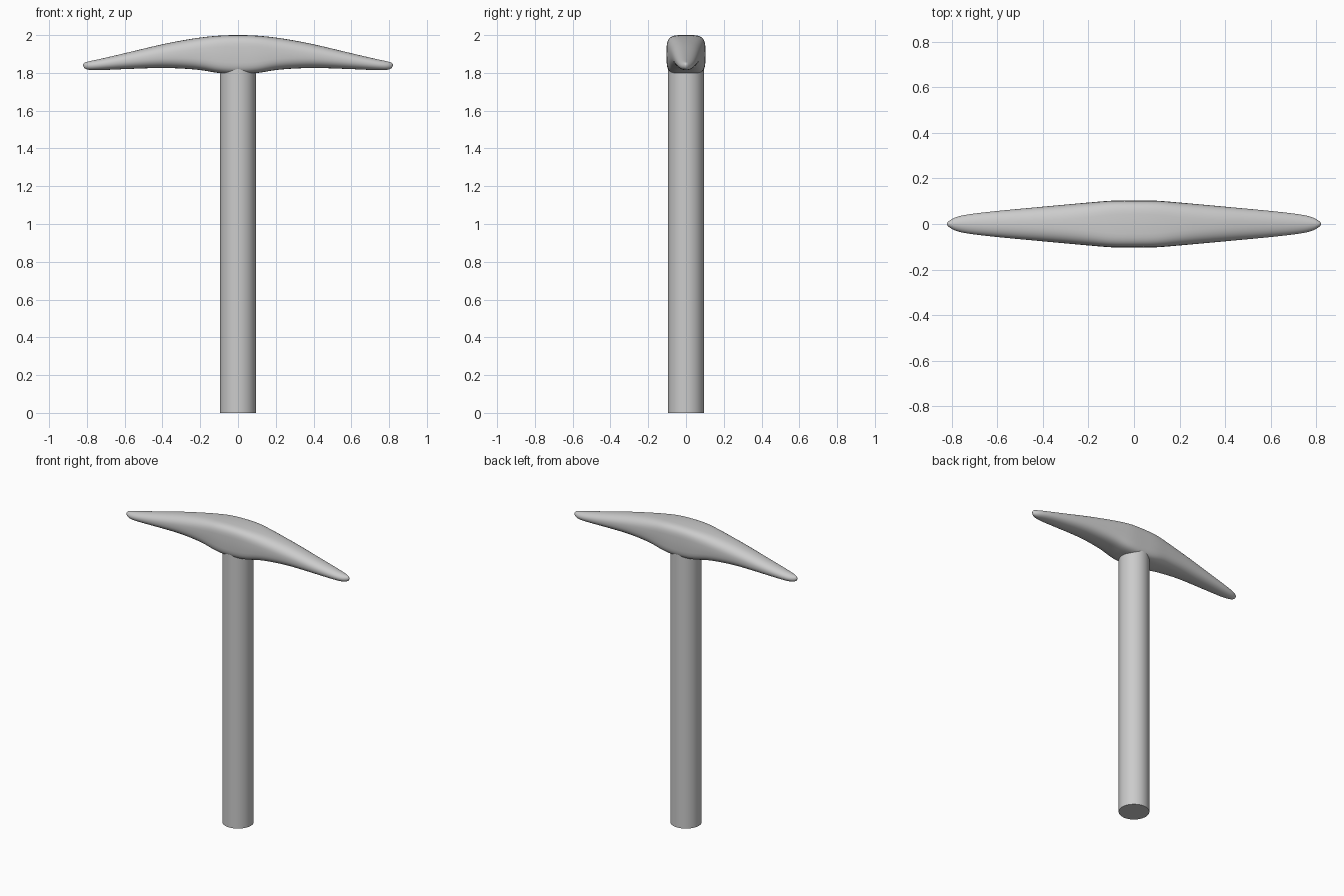
import bpy, bmesh, math

if "Cube" in bpy.data.objects:
    bpy.data.objects.remove(bpy.data.objects["Cube"])

# Half of the head: x, top z, bottom z, half width, squareness of section
STATIONS = [
    (0.00, 2.000, 1.793, 0.103, 4.2),
    (0.10, 1.997, 1.799, 0.102, 4.0),
    (0.20, 1.987, 1.815, 0.094, 3.2),
    (0.30, 1.971, 1.823, 0.085, 2.7),
    (0.42, 1.947, 1.826, 0.074, 2.4),
    (0.60, 1.904, 1.820, 0.057, 2.2),
    (0.72, 1.876, 1.815, 0.043, 2.1),
    (0.78, 1.863, 1.815, 0.030, 2.0),
    (0.81, 1.855, 1.823, 0.014, 2.0),
    (0.82, 1.845, 1.838, 0.003, 2.0),
]
SIDES, STEPS = 40, 4


def catmull(a, b, c, d, t):
    return 0.5 * (2 * b + (c - a) * t + (2 * a - 5 * b + 4 * c - d) * t * t
                  + (3 * b - a - 3 * c + d) * t ** 3)


def smooth_path(keys):
    out = []
    for i in range(len(keys) - 1):
        p = [keys[max(0, min(len(keys) - 1, j))] for j in range(i - 1, i + 3)]
        for s in range(STEPS):
            out.append([catmull(*v, s / STEPS) for v in zip(*p)])
    return out + [list(keys[-1])]


def section(bm, x, top, bottom, half, power):
    ring = []
    for k in range(SIDES):
        a = 2 * math.pi * k / SIDES
        c, s = math.cos(a), math.sin(a)
        y = math.copysign(abs(c) ** (2 / power), c) * half
        z = math.copysign(abs(s) ** (2 / power), s) * (top - bottom) / 2
        ring.append(bm.verts.new((x, y, (top + bottom) / 2 + z)))
    return ring


# Curved head lofted through mirrored sections
full = [(-s[0], *s[1:]) for s in reversed(STATIONS[1:])] + STATIONS
bm = bmesh.new()
rings = [section(bm, *s) for s in smooth_path(full)]
for r0, r1 in zip(rings, rings[1:]):
    for k in range(SIDES):
        n = (k + 1) % SIDES
        bm.faces.new((r0[k], r0[n], r1[n], r1[k]))
bm.faces.new(rings[0])
bm.faces.new(rings[-1])
bmesh.ops.recalc_face_normals(bm, faces=bm.faces)
mesh = bpy.data.meshes.new("pick_head")
bm.to_mesh(mesh)
bm.free()
mesh.shade_smooth()
head = bpy.data.objects.new("pick_head", mesh)
bpy.context.collection.objects.link(head)

# Straight round handle, its top buried in the head
bpy.ops.mesh.primitive_cylinder_add(vertices=48, radius=0.095, depth=1.84,
                                    location=(0, 0, 0.92))
handle = bpy.context.object
handle.name = "handle"
bpy.ops.object.shade_smooth_by_angle(angle=math.radians(40))
